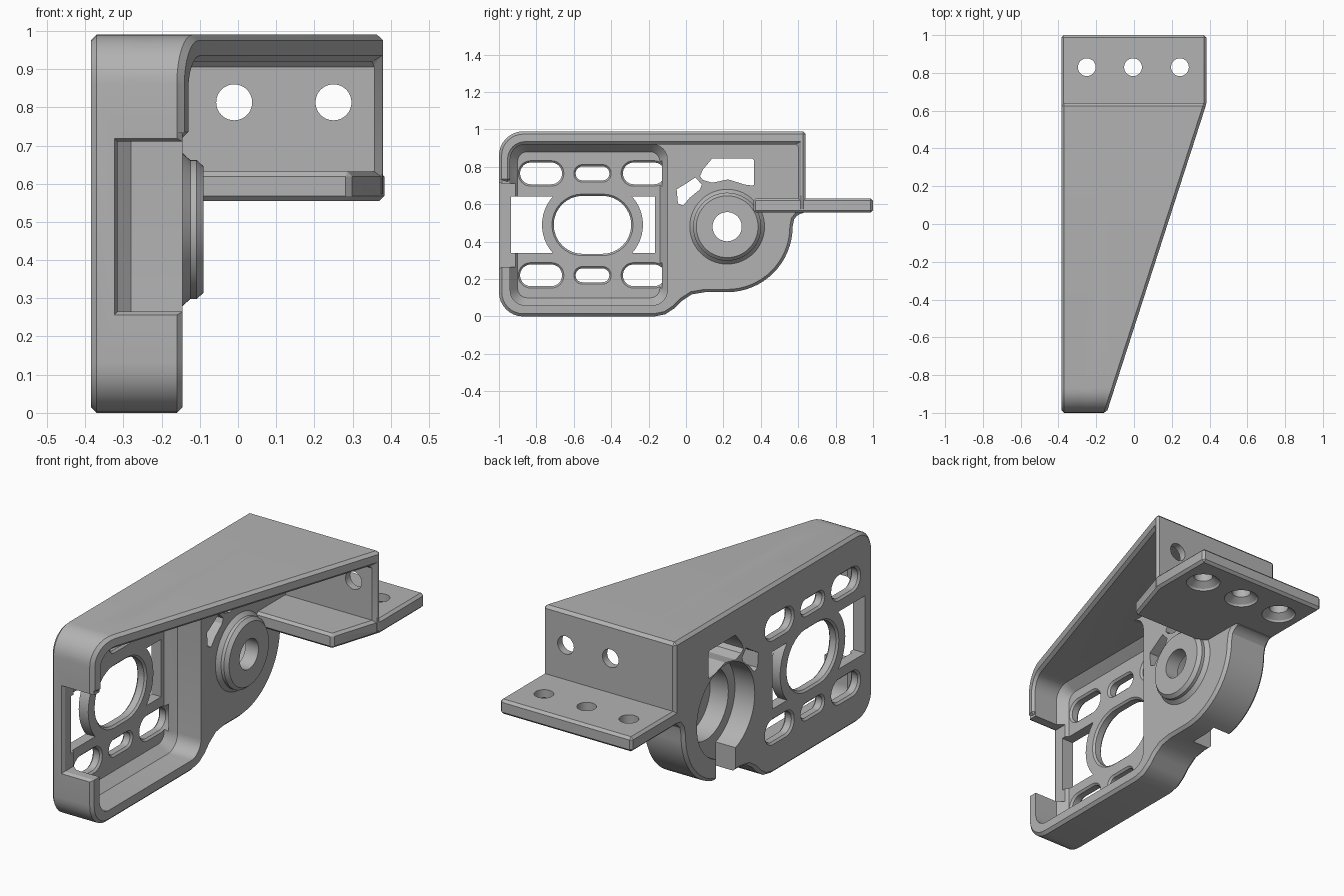
import bpy, bmesh, math
from mathutils import Vector

if "Cube" in bpy.data.objects:
    bpy.data.objects.remove(bpy.data.objects["Cube"])

grey = bpy.data.materials.new("light_grey")
grey.use_nodes = True
grey.diffuse_color = (0.45, 0.45, 0.45, 1)
grey.node_tree.nodes["Principled BSDF"].inputs["Base Color"].default_value = (0.45, 0.45, 0.45, 1)

PLACE = {"x": lambda a, b, l: (l, a, b),
         "y": lambda a, b, l: (a, l, b),
         "z": lambda a, b, l: (a, b, l)}


def loft(name, axis, levels, cut=None):
    """Solid through matching 2D loops, each given as (level, loop)."""
    bm = bmesh.new()
    rings = [[bm.verts.new(PLACE[axis](a, b, l)) for a, b in loop] for l, loop in levels]
    for r, s in zip(rings, rings[1:]):
        for i in range(len(r)):
            j = (i + 1) % len(r)
            bm.faces.new((r[i], r[j], s[j], s[i]))
    bm.faces.new(rings[0])
    bm.faces.new(rings[-1])
    bmesh.ops.remove_doubles(bm, verts=bm.verts, dist=1e-5)
    if cut:
        res = bmesh.ops.bisect_plane(bm, geom=bm.verts[:] + bm.edges[:] + bm.faces[:],
                                     plane_co=cut[0], plane_no=cut[1], clear_outer=True)
        edges = [e for e in res["geom_cut"] if isinstance(e, bmesh.types.BMEdge)]
        bmesh.ops.contextual_create(bm, geom=edges)
    bmesh.ops.recalc_face_normals(bm, faces=bm.faces)
    me = bpy.data.meshes.new(name)
    bm.to_mesh(me)
    bm.free()
    me.materials.append(grey)
    ob = bpy.data.objects.new(name, me)
    bpy.context.collection.objects.link(ob)
    return ob


def prism(name, axis, loop, lo, hi, cut=None):
    return loft(name, axis, [(lo, loop), (hi, loop)], cut)


def apply(ob, mod):
    bpy.context.view_layer.objects.active = ob
    bpy.ops.object.modifier_apply(modifier=mod.name)


def bevel(ob, width):
    m = ob.modifiers.new("edge", "BEVEL")
    m.width, m.segments, m.angle_limit = width, 1, math.radians(40)
    apply(ob, m)
    return ob


def combine(ob, other, op="DIFFERENCE"):
    m = ob.modifiers.new("combine", "BOOLEAN")
    m.operation, m.solver, m.object = op, "EXACT", other
    apply(ob, m)
    bpy.data.objects.remove(other)


def arc(ca, cb, r, start, end, n=8):
    angles = [math.radians(start + (end - start) * i / n) for i in range(n + 1)]
    return [(ca + r * math.cos(t), cb + r * math.sin(t)) for t in angles]


def rounded(ca, cb, ha, hb, r):
    a, b = ha - r, hb - r
    return (arc(ca + a, cb + b, r, 0, 90) + arc(ca - a, cb + b, r, 90, 180)
            + arc(ca - a, cb - b, r, 180, 270) + arc(ca + a, cb - b, r, 270, 360))


def turned(name, axis, ca, cb, steps):
    """Stack of coaxial circles, each given as (level, radius)."""
    return loft(name, axis, [(l, arc(ca, cb, r, 0, 354, 59)) for l, r in steps])


BACK, RIM, FLOOR, TOP = -0.385, -0.145, -0.33, 0.99
HY, HZ = 0.22, 0.48

# Side body with rounded front corners and a round lower lobe
outline = (arc(-0.87, 0.13, 0.13, 180, 270)
           + [(-0.17, 0), (-0.11, 0.012), (-0.06, 0.045), (-0.02, 0.085), (0.03, 0.118), (0.1, 0.13)]
           + arc(HY, HZ, 0.35, -90, 0, 16) + [(0.578, 0.52), (0.6, 0.548), (0.64, 0.555)]
           + [(0.64, TOP)] + arc(-0.87, 0.86, 0.13, 90, 180))
body = bevel(prism("bracket_body", "x", outline, BACK, RIM), 0.015)

# Pocket with sloping floor edges
combine(body, loft("pocket_cutter", "x", [
    (FLOOR, rounded(-0.52, 0.49, 0.38, 0.39, 0.05)),
    (-0.28, rounded(-0.52, 0.49, 0.42, 0.43, 0.08)),
    (0, rounded(-0.52, 0.49, 0.42, 0.43, 0.08))]))

# Roof and rear wall, trimmed on a slant
strip = ([(-1, 0.72)] + arc(-0.87, 0.86, 0.13, 180, 90)
         + [(0.64, TOP), (0.64, 0.56), (0.6, 0.56), (0.6, 0.92)]
         + arc(-0.86, 0.84, 0.08, 90, 180) + [(-0.94, 0.72)])
slant = (Vector((RIM, -1, 0)), Vector((1, -0.323, 0)).normalized())
combine(body, bevel(prism("roof_and_rear_wall", "x", strip, -0.3, 0.6, slant), 0.015), "UNION")

# Ledge reaching out behind the rear wall
ledge = [(-0.16, 0.36), (0.295, 0.36), (0.383, 0.64), (0.383, 1), (BACK, 1), (BACK, 0.61), (-0.16, 0.61)]
combine(body, bevel(prism("ledge", "z", ledge, 0.555, 0.632), 0.013), "UNION")

# Hub boss
combine(body, turned("hub", "x", HY, HZ, [
    (-0.2, 0.2), (RIM, 0.2), (-0.125, 0.182), (-0.108, 0.182), (-0.09, 0.165)]), "UNION")

# Stepped recess behind the hub, its drain slot and the shaft hole
combine(body, turned("recess_cutter", "x", HY, HZ, [
    (-0.45, 0.24), (-0.27, 0.24), (-0.27, 0.185), (-0.165, 0.185)]))
combine(body, prism("drain_cutter", "x", rounded(HY, 0.2, 0.08, 0.12, 0.01), -0.45, -0.27))
combine(body, turned("shaft_cutter", "x", HY, HZ, [(-0.3, 0.078), (0, 0.078)]))

# Openings in the thin plate, with chamfered lips
slots = [(-0.5, 0.49, 0.207, 0.155)]
for z in (0.22, 0.765):
    slots += [(-0.775, z, 0.112, 0.058), (-0.225, z, 0.112, 0.058), (-0.5, z, 0.09, 0.037)]
for y, z, w, h in slots:
    combine(body, loft("slot_cutter", "x", [
        (l, rounded(y, z, w + e, h + e, h + e - 0.001))
        for l, e in ((-0.4, 0.025), (-0.375, 0), (-0.34, 0), (-0.315, 0.025))]))
for centre, edge, a in ((-0.545, -0.935, 180), (-0.455, -0.165, 0)):
    window = arc(centre, 0.49, 0.225, a - 42, a + 42, 12)
    window += [(edge, window[-1][1]), (edge, window[0][1])]
    combine(body, prism("window_cutter", "x", window, -0.45, -0.3))

# Openings above the hub
for loop in ([(0.075, 0.75), (0.09, 0.785), (0.14, 0.845), (0.355, 0.845), (0.364, 0.835), (0.364, 0.705),
              (0.355, 0.7), (0.315, 0.705), (0.225, 0.733), (0.14, 0.715), (0.09, 0.73)],
             [(-0.05, 0.68), (0, 0.71), (0.05, 0.743), (0.085, 0.705), (0.075, 0.68),
              (0.02, 0.635), (-0.015, 0.593), (-0.043, 0.604)]):
    combine(body, prism("gap_cutter", "x", loop, -0.45, -0.1))

# Notch in the front wall
combine(body, loft("notch_cutter", "y", [
    (l, [(FLOOR + e, 0.25 + e), (0, 0.25 + e), (0, 0.725 - e), (FLOOR + e, 0.725 - e)])
    for l, e in ((-1.02, -0.005), (-0.985, 0.015), (-0.9, 0.015))]))

# Screw holes in the rear wall and countersunk ones in the ledge
for x in (-0.01, 0.25):
    combine(body, turned("wall_hole_cutter", "y", x, 0.813, [(0.55, 0.047), (0.7, 0.047)]))
for x in (-0.25, -0.005, 0.243):
    combine(body, turned("ledge_hole_cutter", "z", x, 0.83, [
        (0.54, 0.09), (0.565, 0.08), (0.59, 0.047), (0.7, 0.047)]))

# Smooth the curves, keep the edges sharp
bpy.ops.object.select_all(action="DESELECT")
body.select_set(True)
bpy.context.view_layer.objects.active = body
bpy.ops.object.shade_smooth_by_angle(angle=math.radians(25))
